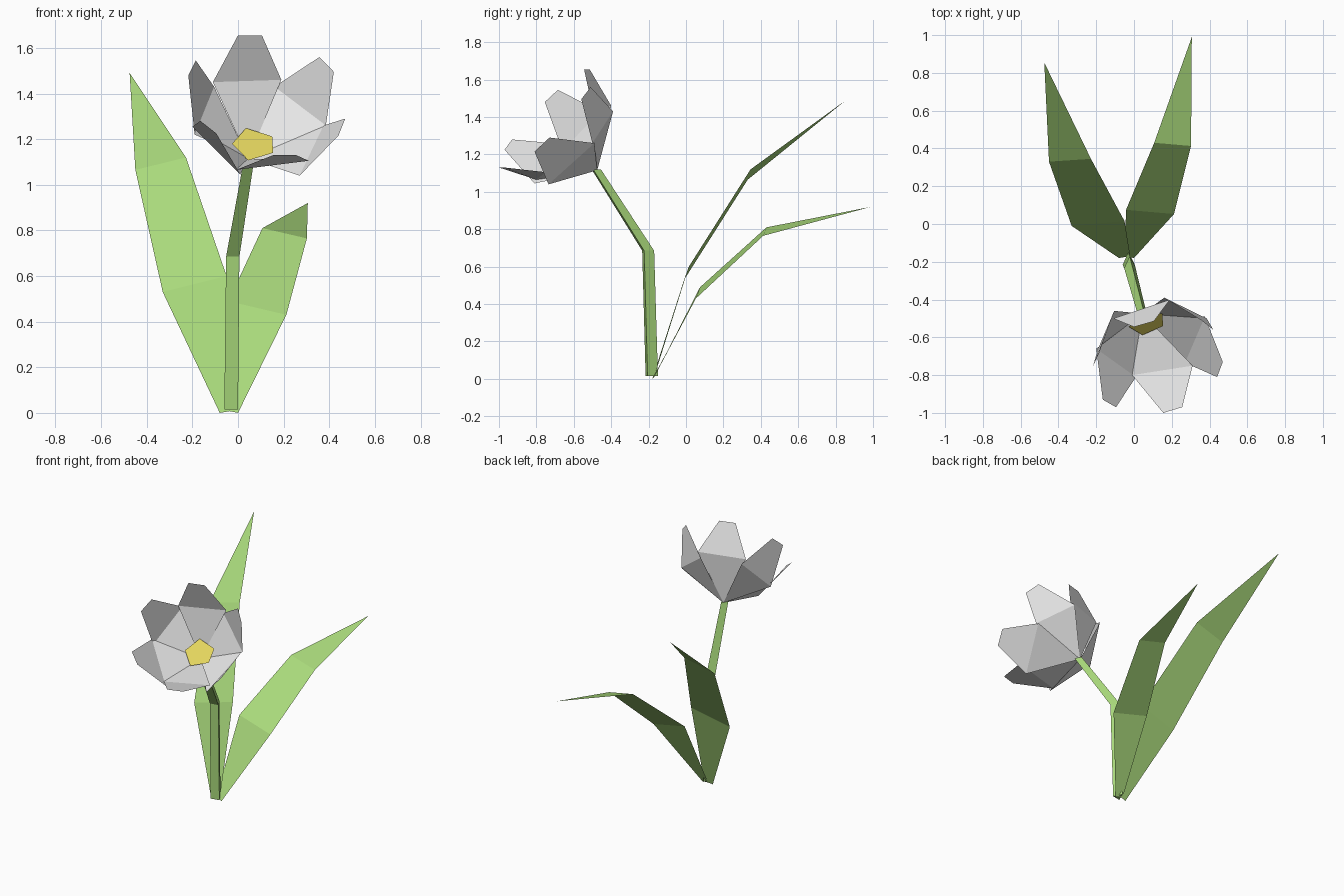
import bpy
from mathutils import Vector


def material(name, r, g, b):
    m = bpy.data.materials.new(name)
    m.diffuse_color = (r, g, b, 1)
    return m


GREEN = material("leaf green", 0.40, 0.70, 0.20)
WHITE = material("petal white", 0.80, 0.80, 0.80)
YELLOW = material("centre yellow", 0.79, 0.68, 0.115)


def build(name, verts, faces, mat, facing=None):
    """Flat-faced mesh; with facing, every face is wound towards that direction."""
    verts = [Vector(v) for v in verts]
    if facing:
        out = []
        for f in faces:
            n = (verts[f[1]] - verts[f[0]]).cross(verts[f[2]] - verts[f[0]])
            out.append(f if n.dot(Vector(facing)) > 0 else f[::-1])
        faces = out
    me = bpy.data.meshes.new(name)
    me.from_pydata(verts, [], faces)
    me.materials.append(mat)
    ob = bpy.data.objects.new(name, me)
    bpy.context.collection.objects.link(ob)
    return ob


# Stem: triangular section swept along a bent path
section = [(-0.03, -0.026), (0.03, -0.015), (0.0, 0.04)]
path = [(-0.03, -0.19, 0.015, 1.0), (-0.023, -0.209, 0.685, 0.97), (0.05, -0.485, 1.12, 0.75)]
rings = [(x + dx * s, y + dy * s, z) for x, y, z, s in path for dx, dy in section]
sides = [(r + i, r + (i + 1) % 3, r + 3 + (i + 1) % 3, r + 3 + i)
         for r in (0, 3) for i in range(3)]
build("stem", rings, sides + [(2, 1, 0), (6, 7, 8)], GREEN)

# Leaves: bent strips, pairs of edge points from the root, then the tip
leaves = {
    "left_leaf": [(-0.08, -0.18, 0), (-0.02, -0.17, 0.01),
                  (-0.33, -0.01, 0.53), (-0.05, 0.015, 0.60),
                  (-0.45, 0.33, 1.065), (-0.228, 0.345, 1.12),
                  (-0.475, 0.855, 1.49)],
    "right_leaf": [(-0.05, -0.17, 0.01), (0.0, -0.18, 0),
                   (-0.042, 0.075, 0.49), (0.212, 0.053, 0.43),
                   (0.107, 0.43, 0.81), (0.302, 0.413, 0.765),
                   (0.306, 0.99, 0.92)],
}
for name, pts in leaves.items():
    build(name, pts, [(0, 1, 3, 2), (2, 3, 5, 4), (4, 5, 6)], GREEN, (0, -0.7, 0.7))

# Petals: a shared root, two shoulders and a blunt two-point tip
root = (0.045, -0.475, 1.115)
axis = Vector((0.24, -0.68, 0.69)).normalized()
petals = {
    "top": [(-0.11, -0.50, 1.45), (0.19, -0.40, 1.46), (0.105, -0.515, 1.655), (0.0, -0.545, 1.655)],
    "upper_right": [(0.16, -0.39, 1.43), (0.385, -0.50, 1.26), (0.42, -0.56, 1.495), (0.357, -0.51, 1.56)],
    "lower_right": [(0.375, -0.49, 1.26), (0.27, -0.735, 1.04), (0.44, -0.81, 1.215), (0.47, -0.73, 1.29)],
    "bottom": [(0.31, -0.75, 1.105), (-0.01, -0.80, 1.065), (0.155, -1.0, 1.13), (0.255, -0.97, 1.13)],
    "lower_left": [(0.01, -0.81, 1.045), (-0.20, -0.66, 1.255), (-0.165, -0.93, 1.28), (-0.095, -0.97, 1.225)],
    "upper_left": [(-0.19, -0.66, 1.22), (-0.105, -0.46, 1.43), (-0.185, -0.685, 1.545), (-0.218, -0.755, 1.48)],
}
for name, pts in petals.items():
    build(name + "_petal", [root] + pts, [(0, 1, 2), (1, 4, 3, 2)], WHITE,
          Vector((0.09, -0.85, 1.5)) - Vector(pts[0]).lerp(Vector(pts[1]), 0.5))

# Five-sided flower centre
centre = [(-0.026, -0.545, 1.18), (0.035, -0.47, 1.248), (0.15, -0.475, 1.212),
          (0.154, -0.54, 1.14), (0.045, -0.588, 1.107)]
build("flower_centre", centre, [(0, 1, 2, 3, 4)], YELLOW, axis)
